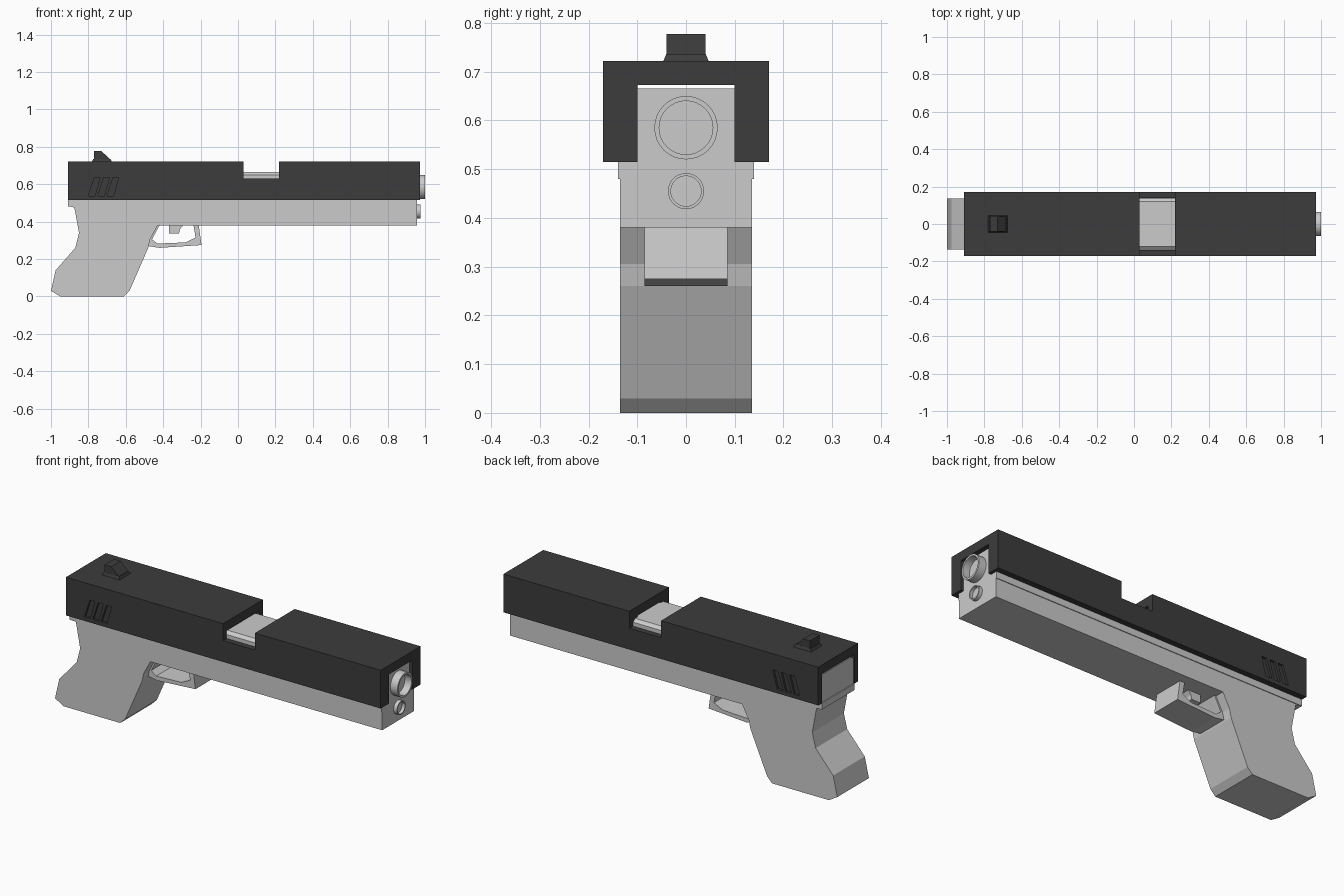
import bpy, bmesh, math
from mathutils import Matrix

if "Cube" in bpy.data.objects:
    bpy.data.objects.remove(bpy.data.objects["Cube"])

dark = bpy.data.materials.new("dark_finish")
dark.diffuse_color = (0.045, 0.045, 0.045, 1)
dark.use_nodes = True
dark.node_tree.nodes["Principled BSDF"].inputs["Base Color"].default_value = dark.diffuse_color


def make(name, bm, mat=None):
    bmesh.ops.recalc_face_normals(bm, faces=bm.faces)
    me = bpy.data.meshes.new(name)
    bm.to_mesh(me)
    bm.free()
    ob = bpy.data.objects.new(name, me)
    bpy.context.collection.objects.link(ob)
    if mat:
        me.materials.append(mat)
    return ob


def add_prism(bm, start, offset):
    """Extrude a polygon of 3D points along an offset."""
    face = bm.faces.new([bm.verts.new(p) for p in start])
    out = bmesh.ops.extrude_face_region(bm, geom=[face], use_keep_orig=True)
    bmesh.ops.translate(bm, vec=offset,
                        verts=[g for g in out["geom"] if isinstance(g, bmesh.types.BMVert)])


def side_profile(name, pts, y0, y1, mat=None):
    bm = bmesh.new()
    add_prism(bm, [(x, y0, z) for x, z in pts], (0, y1 - y0, 0))
    return make(name, bm, mat)


def box(name, x0, x1, w, z0, z1, mat=None):
    return side_profile(name, [(x0, z0), (x1, z0), (x1, z1), (x0, z1)], -w, w, mat)


def end_profile(name, pts, x0, x1, mat=None):
    bm = bmesh.new()
    add_prism(bm, [(x0, y, z) for y, z in pts], (x1 - x0, 0, 0))
    return make(name, bm, mat)


def tube(name, x0, x1, z, r_out, r_in, floor):
    """Ring along x with a recessed floor, revolved from its section."""
    bm = bmesh.new()
    sec = [(x0, r_out), (x1, r_out), (x1, r_in), (floor, r_in), (floor, 0)]
    vs = [bm.verts.new((x, 0, r)) for x, r in sec]
    es = [bm.edges.new(p) for p in zip(vs, vs[1:])]
    bmesh.ops.spin(bm, geom=vs + es, axis=(1, 0, 0), cent=(0, 0, 0),
                   angle=math.tau, steps=32)
    bmesh.ops.remove_doubles(bm, verts=bm.verts, dist=1e-4)
    bmesh.ops.transform(bm, matrix=Matrix.Translation((0, 0, z)), verts=bm.verts)
    ob = make(name, bm)
    bpy.context.view_layer.objects.active = ob
    ob.select_set(True)
    bpy.ops.object.shade_smooth_by_angle(angle=math.radians(40))
    ob.select_set(False)


# Lower frame with grip
side_profile("frame_and_grip", [
    (-0.90, 0.50), (-0.91, 0.485), (-0.875, 0.475), (-0.85, 0.34), (-0.87, 0.26),
    (-0.975, 0.14), (-1.0, 0.03), (-0.95, 0.0), (-0.61, 0.0), (-0.58, 0.03),
    (-0.48, 0.26), (-0.47, 0.305), (-0.43, 0.38), (0.957, 0.38), (0.957, 0.50)],
    -0.135, 0.135)
box("frame_rail", -0.91, 0.957, 0.139, 0.48, 0.515)

# Inner block: wide at the rear and chamber, narrow toward the front
inner = [(-0.137, 0.51), (0.137, 0.51), (0.137, 0.65), (0.12, 0.665), (-0.12, 0.665), (-0.137, 0.65)]
end_profile("inner_block", inner, -0.905, 0.24)
box("barrel_block", 0.24, 0.957, 0.10, 0.51, 0.665)

# Slide: inverted channel in front and rear, low side walls at the port
def channel(w, roof):
    return [(-0.17, 0.515), (-0.17, 0.722), (0.17, 0.722), (0.17, 0.515),
            (w, 0.515), (w, roof), (-w, roof), (-w, 0.515)]


rear = end_profile("slide_rear", channel(0.139, 0.673), -0.91, 0.03, dark)
end_profile("slide_front", channel(0.10, 0.673), 0.22, 0.973, dark)
for side, s in (("right", -1), ("left", 1)):
    side_profile("port_wall_" + side, [(0.03, 0.515), (0.22, 0.515), (0.22, 0.63), (0.03, 0.63)],
                 s * 0.139, s * 0.17, dark)

# Slanted grip grooves cut in both sides of the slide
bm = bmesh.new()
for i in range(3):
    dx = i * 0.05
    pts = [(-0.80, 0.537), (-0.765, 0.537), (-0.738, 0.635), (-0.768, 0.635)]
    for s in (-1, 1):
        add_prism(bm, [(x + dx, s * 0.158, z) for x, z in pts], (0, s * 0.03, 0))
cutter = make("groove_cutter", bm, dark)
cutter.hide_render = True
cutter.hide_viewport = True
cut = rear.modifiers.new("grooves", "BOOLEAN")
cut.operation = "DIFFERENCE"
cut.object = cutter
cut.solver = "EXACT"

# Rear sight on a flared base
side_profile("rear_sight", [(-0.77, 0.72), (-0.77, 0.777), (-0.73, 0.777), (-0.685, 0.735), (-0.685, 0.72)],
             -0.04, 0.04, dark)
bm = bmesh.new()
bmesh.ops.create_cone(bm, cap_ends=True, segments=4, radius1=1, radius2=0.86, depth=0.015,
                      matrix=Matrix.Translation((-0.728, 0, 0.7285)) @
                      Matrix.Diagonal((0.053 * 1.4142, 0.047 * 1.4142, 1, 1)) @
                      Matrix.Rotation(math.pi / 4, 4, "Z"))
make("rear_sight_base", bm, dark)

# Trigger guard loop and trigger
side_profile("trigger_guard", [
    (-0.43, 0.38), (-0.47, 0.305), (-0.485, 0.27), (-0.42, 0.26), (-0.195, 0.275),
    (-0.20, 0.31), (-0.21, 0.382), (-0.238, 0.382), (-0.227, 0.315), (-0.28, 0.289),
    (-0.43, 0.283), (-0.46, 0.305), (-0.42, 0.38)], -0.085, 0.085)
side_profile("trigger", [(-0.37, 0.385), (-0.37, 0.337), (-0.315, 0.337), (-0.31, 0.36), (-0.29, 0.385)],
             -0.045, 0.045)

# Muzzle ring and the smaller ring below it
tube("muzzle_ring", 0.95, 1.0, 0.585, 0.065, 0.055, 0.96)
tube("lower_ring", 0.95, 0.977, 0.455, 0.037, 0.031, 0.96)
